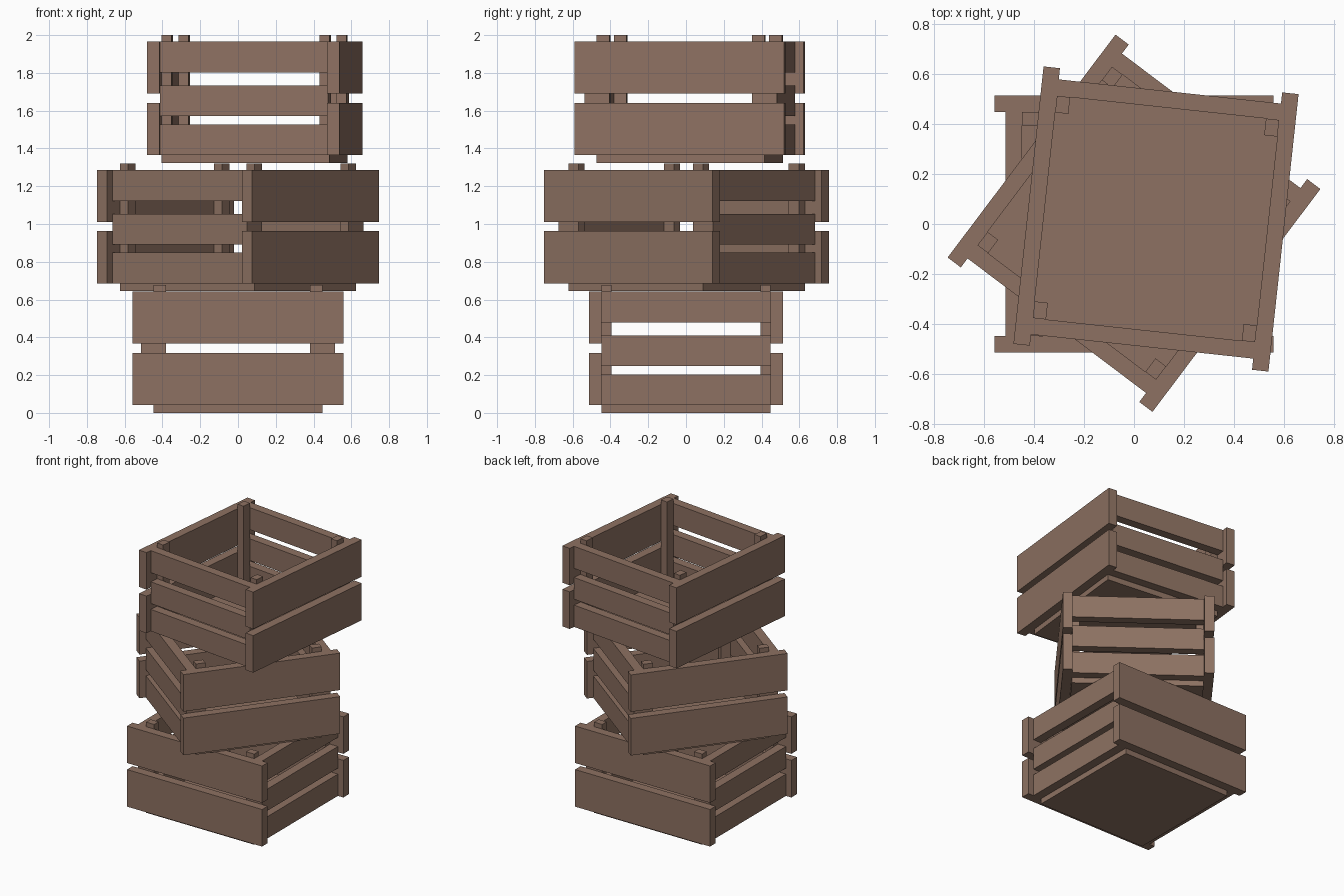
import bpy, bmesh, math
from mathutils import Matrix, Vector

if "Cube" in bpy.data.objects:
    bpy.data.objects.remove(bpy.data.objects["Cube"])

wood = bpy.data.materials.new("brown wood")
wood.diffuse_color = (0.27, 0.167, 0.122, 1)
wood.use_nodes = True
wood.node_tree.nodes["Principled BSDF"].inputs["Base Color"].default_value = wood.diffuse_color


def board(name, lo, hi, frame):
    """Box between two local corners, placed by the crate's frame."""
    lo, hi = Vector(lo), Vector(hi)
    bm = bmesh.new()
    bmesh.ops.create_cube(bm, size=1)
    size = hi - lo
    bm.transform(Matrix.Translation((lo + hi) / 2) @ Matrix.Diagonal((*size, 1)))
    mesh = bpy.data.meshes.new(name)
    bm.to_mesh(mesh)
    bm.free()
    mesh.materials.append(wood)
    ob = bpy.data.objects.new(name, mesh)
    ob.matrix_world = frame
    bpy.context.collection.objects.link(ob)


IN, OUT = 0.447, 0.513      # inner and outer faces of the walls
LONG = 0.558                # half length of the wide boards
TOP = 0.677                 # top of the corner posts


def crate(tag, x, y, z, degrees):
    frame = Matrix.Translation((x, y, z)) @ Matrix.Rotation(math.radians(degrees), 4, 'Z')
    # floor
    board(tag + "_floor", (-IN, -IN, 0), (IN, IN, 0.066), frame)
    for s in (-1, 1):
        a, b = sorted((s * IN, s * OUT))
        # two wide boards on the long sides
        for z0, z1 in ((0.041, 0.318), (0.367, 0.643)):
            board(tag + "_wide_board", (-LONG, a, z0), (LONG, b, z1), frame)
        # three narrow slats on the ends
        for z0, z1 in ((0.041, 0.204), (0.248, 0.41), (0.478, 0.643)):
            board(tag + "_end_slat", (a, -IN, z0), (b, IN, z1), frame)
        # corner posts
        for t in (-1, 1):
            px = sorted((s * IN, s * 0.38))
            py = sorted((t * IN, t * 0.394))
            board(tag + "_corner_post", (px[0], py[0], 0.066), (px[1], py[1], TOP), frame)


crate("bottom_crate", 0, 0, 0, 0)
crate("middle_crate", 0, 0.003, 0.644, 53)
crate("top_crate", 0.088, 0.02, 1.323, 83.8)
